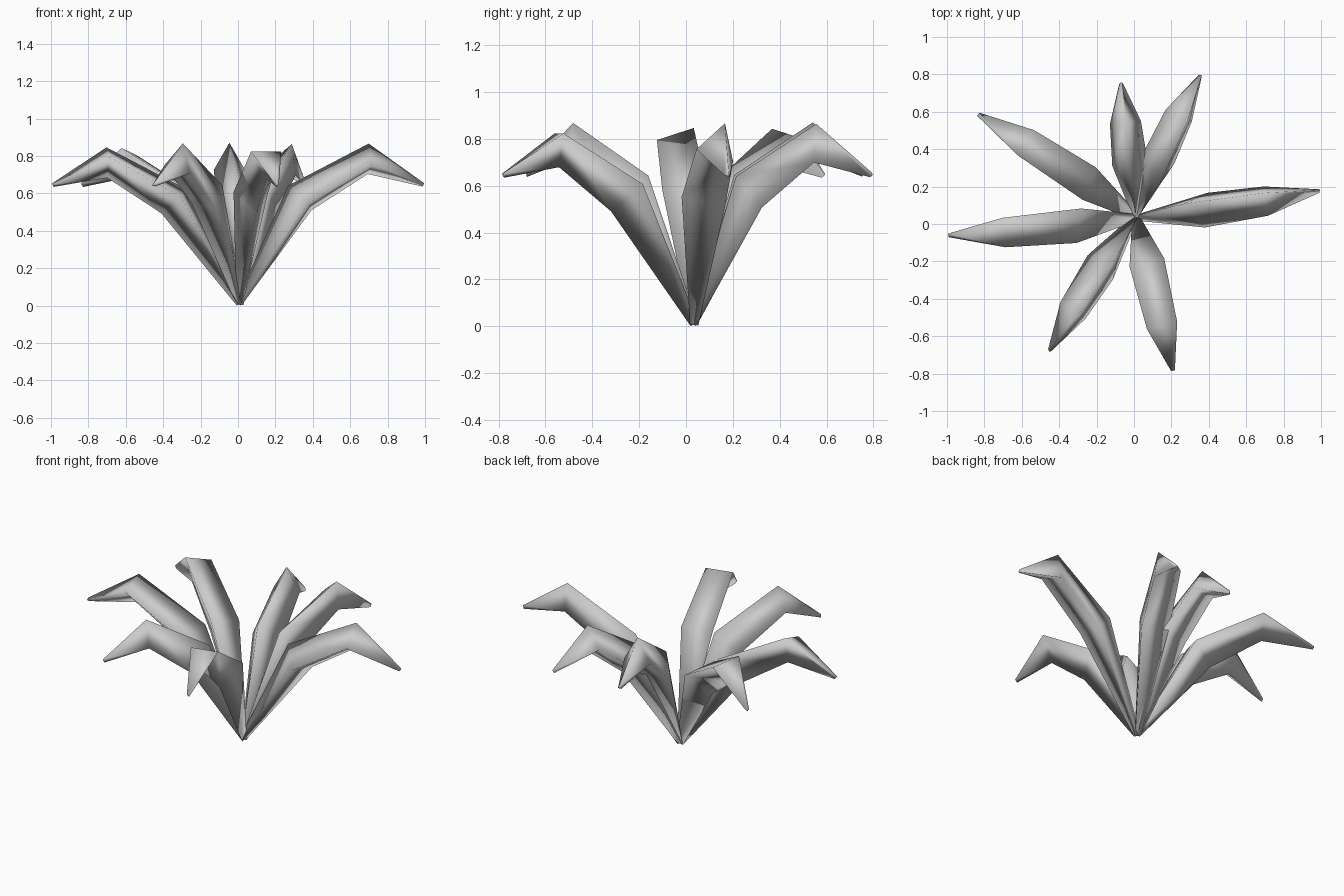
import bpy, bmesh
from math import sin, cos, radians
from mathutils import Vector

if "Cube" in bpy.data.objects:
    bpy.data.objects.remove(bpy.data.objects["Cube"])

ROOT = Vector((0.01, 0.037, 0))

# leaf stations: fraction of reach, height, radius, slope angle of the path
STATIONS = [(0.0, 0.012, 0.021, 58), (0.34, 0.568, 0.11, 45),
            (0.70, 0.775, 0.096, 0), (0.99, 0.645, 0.012, -25)]

# leaf tips (x, y) and roll of the three-sided section
LEAVES = [(1.00, 0.18, 72), (0.36, 0.80, 112), (-0.07, 0.76, 90),
          (-0.84, 0.59, 45), (-1.00, -0.06, 12), (-0.455, -0.685, 75),
          (0.21, -0.79, 30)]


def make_leaf(name, tx, ty, roll):
    """Three-sided tapering blade that rises, then droops at the tip."""
    reach = Vector((tx, ty, 0)) - Vector((ROOT.x, ROOT.y, 0))
    out = reach.normalized()
    side = Vector((-out.y, out.x, 0))
    bm = bmesh.new()
    rings = []
    for frac, z, rad, slope in STATIONS:
        s = radians(slope)
        up = Vector((0, 0, 1)) * cos(s) - out * sin(s)
        centre = ROOT + reach * frac + Vector((0, 0, z))
        ring = []
        for k in range(3):
            a = radians(roll + 120 * k)
            ring.append(bm.verts.new(centre + rad * (side * cos(a) + up * sin(a))))
        rings.append(ring)
    for r0, r1 in zip(rings, rings[1:]):
        for k in range(3):
            j = (k + 1) % 3
            bm.faces.new((r0[k], r0[j], r1[j], r1[k]))
    # end caps
    bm.faces.new(rings[0][::-1])
    bm.faces.new(rings[-1])
    bmesh.ops.recalc_face_normals(bm, faces=bm.faces)
    for f in bm.faces:
        f.smooth = True
    mesh = bpy.data.meshes.new(name)
    bm.to_mesh(mesh)
    bm.free()
    bpy.context.collection.objects.link(bpy.data.objects.new(name, mesh))


for i, (tx, ty, roll) in enumerate(LEAVES):
    make_leaf(f"leaf_{i + 1}", tx, ty, roll)
